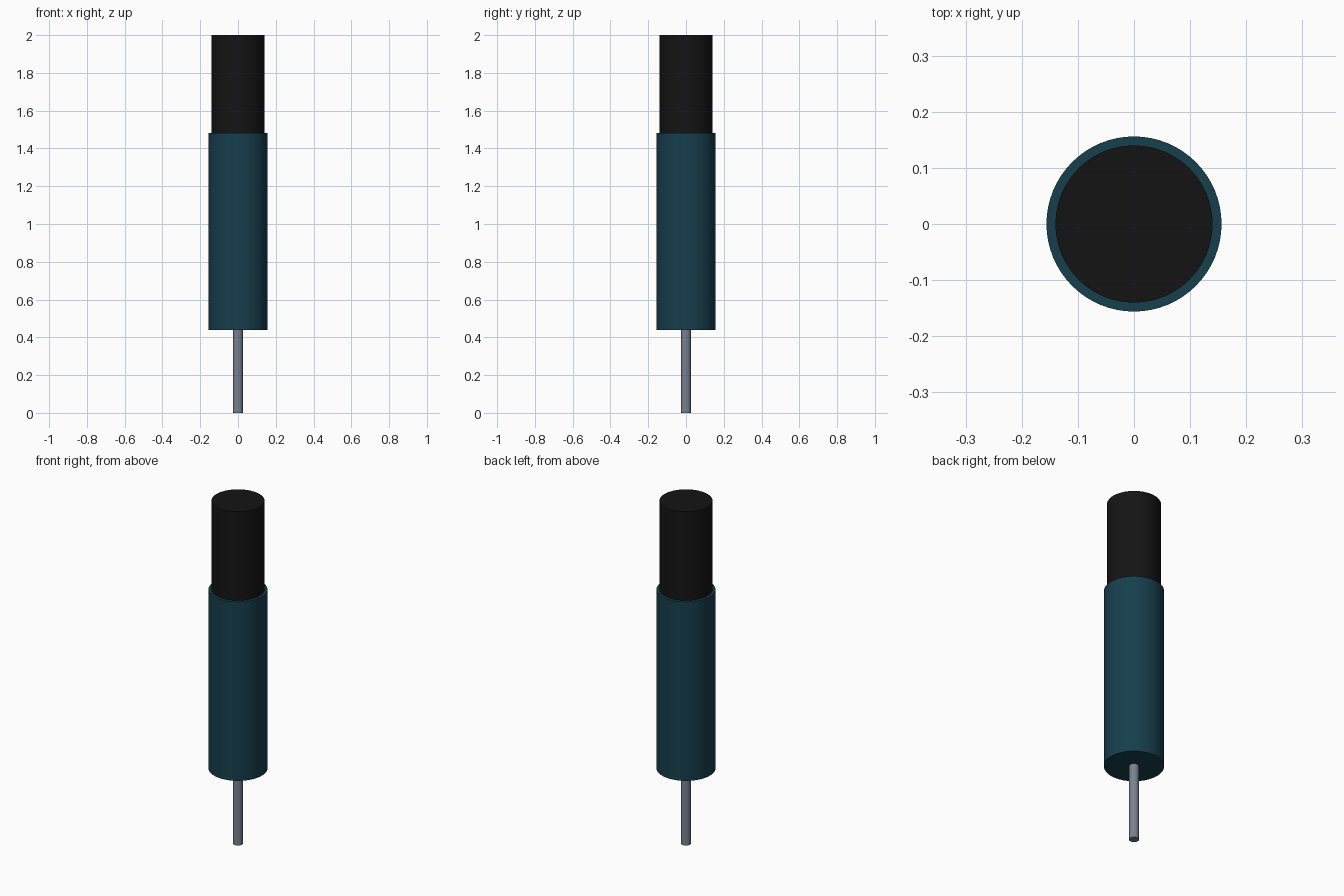
import bpy
import math

if "Cube" in bpy.data.objects:
    bpy.data.objects.remove(bpy.data.objects["Cube"])


def material(name, rgb):
    mat = bpy.data.materials.new(name)
    mat.diffuse_color = (*rgb, 1.0)
    mat.use_nodes = True
    mat.node_tree.nodes["Principled BSDF"].inputs["Base Color"].default_value = mat.diffuse_color
    return mat


def cylinder(name, radius, z0, z1, sides, mat):
    bpy.ops.mesh.primitive_cylinder_add(
        vertices=sides, radius=radius, depth=z1 - z0, location=(0, 0, (z0 + z1) / 2))
    obj = bpy.context.object
    obj.name = name
    obj.data.materials.append(mat)
    bpy.ops.object.shade_smooth_by_angle(angle=math.radians(30))
    return obj


steel = material("steel", (0.19, 0.23, 0.27))
teal = material("teal", (0.008, 0.05, 0.075))
black = material("black", (0.007, 0.007, 0.007))

# Thin rod, wide sleeve and top grip stacked along one axis
cylinder("rod", 0.026, 0.0, 0.44, 32, steel)
cylinder("sleeve", 0.156, 0.438, 1.482, 64, teal)
cylinder("grip", 0.14, 1.482, 2.0, 64, black)
